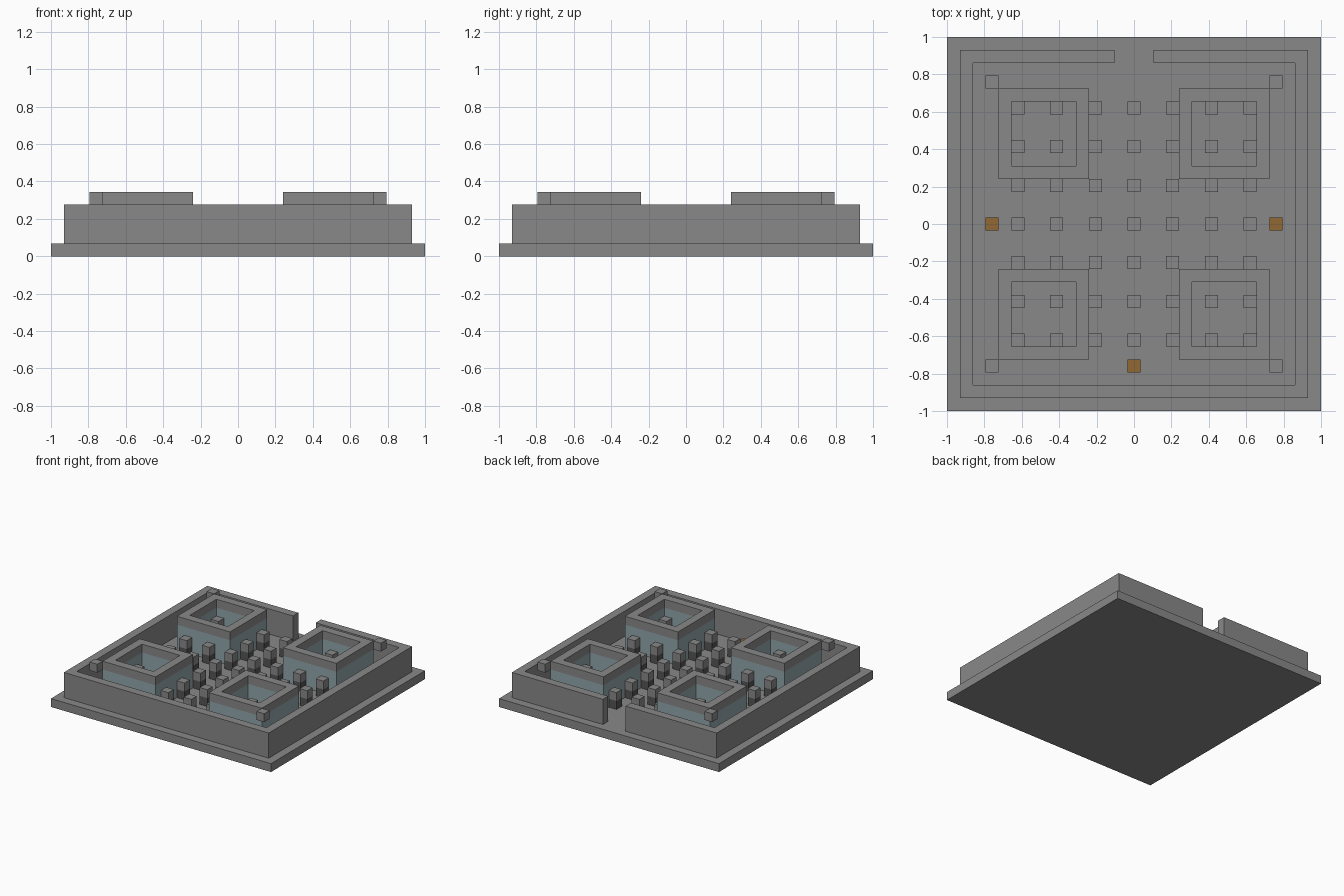
import bpy
import bmesh

if "Cube" in bpy.data.objects:
    bpy.data.objects.remove(bpy.data.objects["Cube"], do_unlink=True)

U = 2 / 29  # one block


def material(name, rgb):
    m = bpy.data.materials.new(name)
    m.use_nodes = True
    m.diffuse_color = (*rgb, 1)
    m.node_tree.nodes["Principled BSDF"].inputs["Base Color"].default_value = (*rgb, 1)
    return m


STONE = material("stone grey", (0.25, 0.25, 0.25))
DARK = material("dark stone", (0.09, 0.09, 0.09))
GLASS = material("pale teal", (0.29, 0.39, 0.41))
GOLD = material("amber", (0.285, 0.138, 0.033))


def prism(name, outline, z0, z1, mat):
    """Extrude a flat outline, given in blocks, from z0 to z1."""
    bm = bmesh.new()
    face = bm.faces.new([bm.verts.new((x * U, y * U, z0 * U)) for x, y in outline])
    top = bmesh.ops.extrude_face_region(bm, geom=[face])["geom"]
    verts = [v for v in top if isinstance(v, bmesh.types.BMVert)]
    bmesh.ops.translate(bm, verts=verts, vec=(0, 0, (z1 - z0) * U))
    return finish(name, bm, mat)


def finish(name, bm, mat):
    bmesh.ops.recalc_face_normals(bm, faces=bm.faces)
    mesh = bpy.data.meshes.new(name)
    bm.to_mesh(mesh)
    bm.free()
    mesh.materials.append(mat)
    obj = bpy.data.objects.new(name, mesh)
    bpy.context.collection.objects.link(obj)
    return obj


def box(name, x, y, half, z0, z1, mat):
    corners = [(x + sx * half, y + sy * half)
               for sx, sy in ((-1, -1), (1, -1), (1, 1), (-1, 1))]
    return prism(name, corners, z0, z1, mat)


def tower(name, x, y):
    """Hollow square tower: glazed walls under a stone rim."""
    bm = bmesh.new()
    loops = []
    for half, z in ((3.5, 1), (3.5, 4), (3.5, 5), (2.5, 5), (2.5, 4), (2.5, 1)):
        loops.append([bm.verts.new(((x + sx * half) * U, (y + sy * half) * U, z * U))
                      for sx, sy in ((-1, -1), (1, -1), (1, 1), (-1, 1))])
    for a, b in zip(loops, loops[1:] + loops[:1]):
        for i in range(4):
            j = (i + 1) % 4
            bm.faces.new((a[i], a[j], b[j], b[i]))
    obj = finish(name, bm, STONE)
    obj.data.materials.append(GLASS)
    for p in obj.data.polygons:
        p.material_index = 1 if p.center.z < 3.5 * U else 0
    return obj


# Ground slab
box("base_slab", 0, 0, 14.5, 0, 1, STONE)

# Perimeter wall with an opening at the back
half_wall = [(1.5, 13.5), (13.5, 13.5), (13.5, -13.5)]
half_inner = [(12.5, -12.5), (12.5, 12.5), (1.5, 12.5)]
outline = (half_wall + [(-x, y) for x, y in reversed(half_wall)]
           + [(-x, y) for x, y in reversed(half_inner)] + half_inner)
prism("perimeter_wall", outline, 1, 4, STONE)

# Four towers, each with a raised block off its outer corner
for sx, side in ((-1, "right"), (1, "left")):
    for sy, end in ((-1, "front"), (1, "back")):
        tower(f"tower_{end}_{side}", 7 * sx, 7 * sy)
        box(f"corner_block_{end}_{side}", 11 * sx, 11 * sy, 0.5, 4, 5, STONE)

# Grid of short pillars with dark feet
for i in range(-3, 4):
    for j in range(-3, 4):
        box("pillar_foot", 3 * i, 3 * j, 0.5, 1, 2, DARK)
        box("pillar_cap", 3 * i, 3 * j, 0.5, 2, 3, STONE)

# Amber blocks along three sides
for x, y in ((-11, 0), (11, 0), (0, -11)):
    box("amber_block", x, y, 0.5, 1, 2, GOLD)
